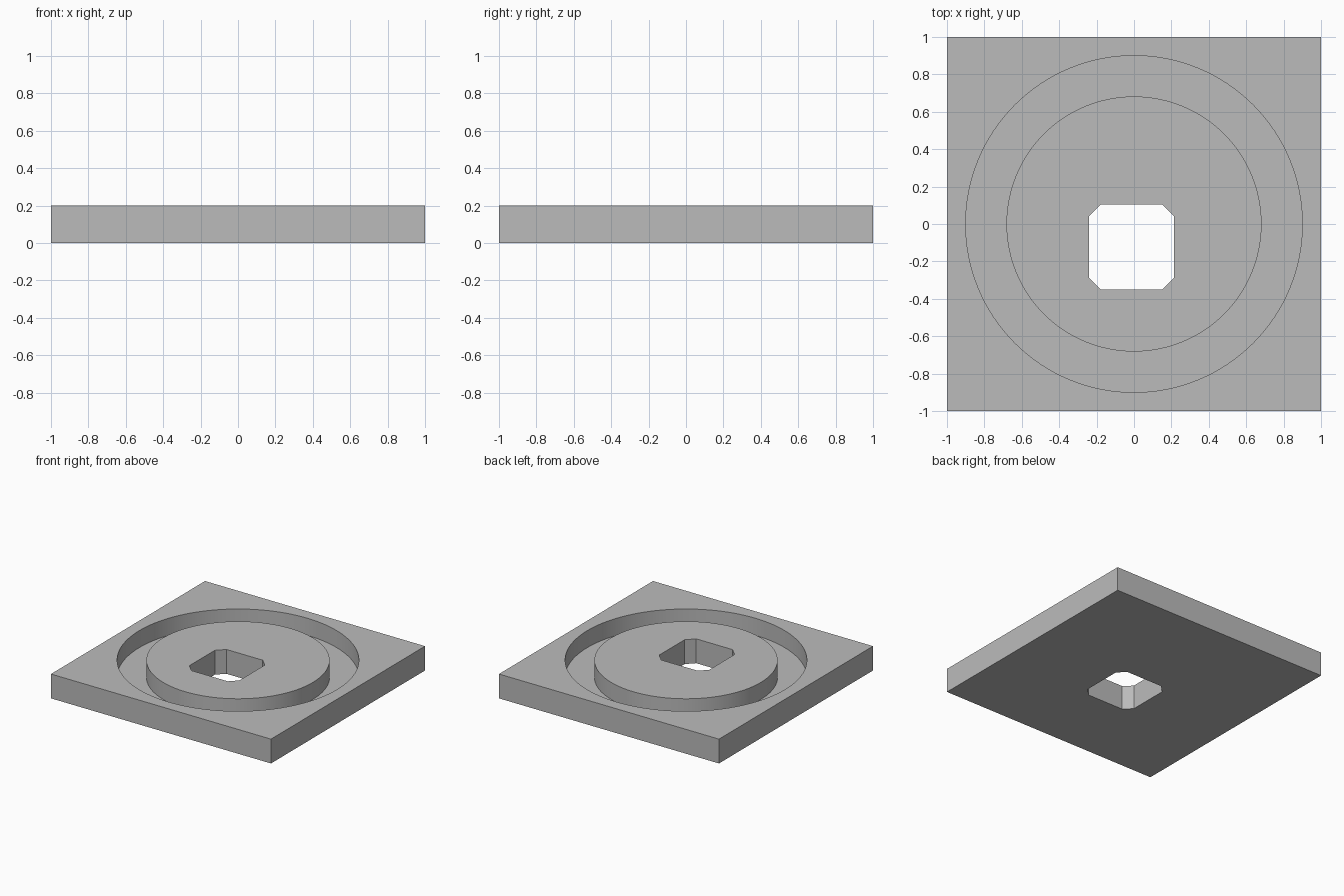
import bpy, bmesh, math

cube = bpy.data.objects.get("Cube")
if cube:
    bpy.data.objects.remove(cube, do_unlink=True)

HEIGHT = 0.2
FLOOR = 0.06
SIDES = 128

grey = bpy.data.materials.new("plain_grey")
grey.use_nodes = True
colour = (0.5, 0.5, 0.5, 1)
grey.diffuse_color = colour
grey.node_tree.nodes["Principled BSDF"].inputs["Base Color"].default_value = colour


def circle(radius):
    return [(radius * math.cos(2 * math.pi * i / SIDES),
             radius * math.sin(2 * math.pi * i / SIDES)) for i in range(SIDES)]


def prism(name, outline, low, high):
    """Upright solid with the given counter-clockwise outline."""
    bm = bmesh.new()
    base = bm.faces.new([bm.verts.new((x, y, low)) for x, y in outline])
    top = bmesh.ops.extrude_face_region(bm, geom=[base])["geom"]
    bmesh.ops.translate(bm, vec=(0, 0, high - low),
                        verts=[v for v in top if isinstance(v, bmesh.types.BMVert)])
    bmesh.ops.recalc_face_normals(bm, faces=bm.faces)
    mesh = bpy.data.meshes.new(name)
    bm.to_mesh(mesh)
    bm.free()
    mesh.materials.append(grey)
    obj = bpy.data.objects.new(name, mesh)
    bpy.context.collection.objects.link(obj)
    return obj


def cut(target, cutter):
    """Subtract the cutter, then discard it."""
    bpy.context.view_layer.objects.active = target
    mod = target.modifiers.new("cut", "BOOLEAN")
    mod.operation, mod.solver, mod.object = "DIFFERENCE", "EXACT", cutter
    bpy.ops.object.modifier_apply(modifier=mod.name)
    bpy.data.objects.remove(cutter, do_unlink=True)


# Square plate
plate = prism("plate", [(-1, -1), (1, -1), (1, 1), (-1, 1)], 0, HEIGHT)

# Ring-shaped groove leaving a round island
groove = prism("groove_cutter", circle(0.9), FLOOR, HEIGHT + 0.1)
cut(groove, prism("island_cutter", circle(0.682), FLOOR - 0.1, HEIGHT + 0.2))
cut(plate, groove)

# Off-centre square hole with chamfered corners
cx, cy, half, flat = -0.013, -0.123, 0.227, 0.165
corner = [(half, -flat), (half, flat), (flat, half), (-flat, half)]
outline = [(cx + x, cy + y) for x, y in corner + [(-x, -y) for x, y in corner]]
cut(plate, prism("hole_cutter", outline, -0.1, HEIGHT + 0.1))

# Smooth round walls, crisp rims
bpy.ops.object.select_all(action="DESELECT")
plate.select_set(True)
bpy.context.view_layer.objects.active = plate
bpy.ops.object.shade_smooth_by_angle(angle=math.radians(30))
